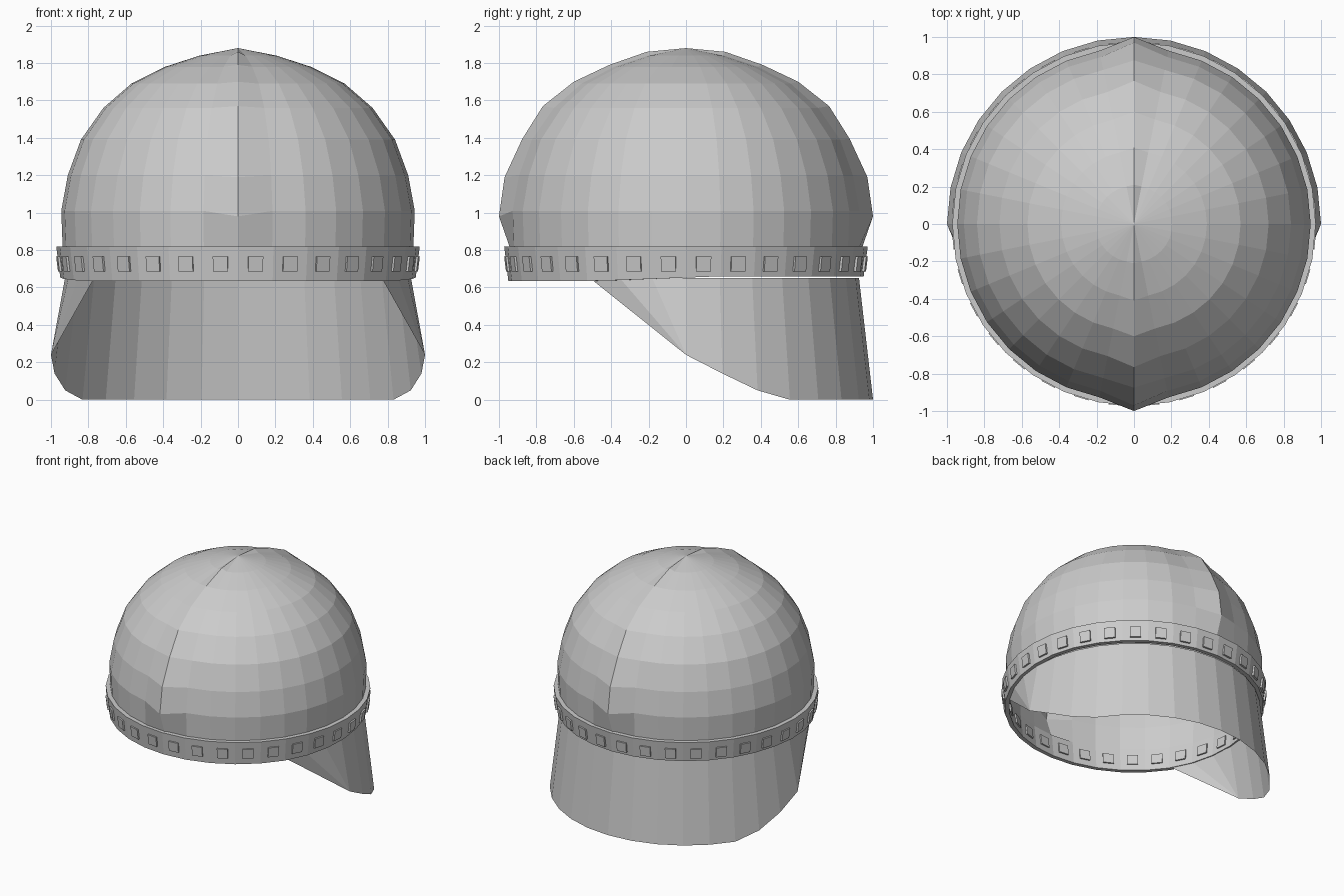
import bpy
from math import sin, cos, pi
from mathutils import Matrix, Vector

if "Cube" in bpy.data.objects:
    bpy.data.objects.remove(bpy.data.objects["Cube"])

N = 32
STEP = 2 * pi / N


def polar(r, k, z):
    return (r * cos(k * STEP), r * sin(k * STEP), z)


def make(name, verts, faces):
    me = bpy.data.meshes.new(name)
    me.from_pydata(verts, [], faces)
    me.update()
    ob = bpy.data.objects.new(name, me)
    bpy.context.collection.objects.link(ob)
    return ob


def quads(a, b):
    """Faces joining ring a (lower) to ring b (upper), by start index."""
    return [(a + k, a + (k + 1) % N, b + (k + 1) % N, b + k) for k in range(N)]


# Dome: (radius, z) of each ring, and (radius, z) of its front/back ridge point
rings = [((.937, .80), (.937, .80)), ((.945, 1.01), (1.0, .98)),
         ((.91, 1.20), (.97, 1.19)), ((.84, 1.39), (.875, 1.395)),
         ((.72, 1.56), (.765, 1.57)), ((.57, 1.69), (.60, 1.70)),
         ((.39, 1.78), (.41, 1.79)), ((.205, 1.84), (.21, 1.86))]
verts, faces = [], []
for i, (base, ridge) in enumerate(rings):
    for k in range(N):
        r, z = ridge if k in (N // 4, 3 * N // 4) else base
        verts.append(polar(r, k, z))
    if i:
        faces += quads((i - 1) * N, i * N)
verts.append((0, 0, 1.88))
last = (len(rings) - 1) * N
faces += [(last + k, last + (k + 1) % N, len(verts) - 1) for k in range(N)]
make("dome", verts, faces)

# Band: closed ring, lower edge slightly higher towards the back
verts = []
for r, top in [(.95, 0), (.972, 1), (.937, 1), (.918, 0)]:
    for k in range(N):
        y = sin(k * STEP)
        low = .635 + .025 * min(1, max(0, (y + .5) / .7))
        verts.append(polar(r, k, .82 if top else low))
faces = []
for i in range(4):
    faces += quads(i * N, (i + 1) % 4 * N)
make("band", verts, faces)

# Studs: small blocks passing through the middle of each band facet
verts, faces = [], []
cube = [(0, 1, 3, 2), (4, 6, 7, 5), (0, 4, 5, 1), (2, 3, 7, 6), (0, 2, 6, 4), (1, 5, 7, 3)]
for k in range(N):
    m = Matrix.Rotation((k + .5) * STEP, 4, 'Z')
    o = len(verts)
    for r in (.912, .968):
        for y in (-.04, .04):
            for z in (.685, .765):
                tilt = (z - .725) * .12
                verts.append(m @ Vector((r + tilt, y, z)))
    faces += [tuple(o + j for j in f) for f in cube]
make("studs", verts, faces)

# Neck guard: flared sheet round the back, swept up to points at the sides
half = N // 2
drop = {0: .24, 1: .14, 2: .05}
verts = [polar(.925, k, .65) for k in range(-3, half + 4)]
low = len(verts)
verts += [polar(1.0, k, drop.get(min(k, half - k), 0)) for k in range(half + 1)]
faces = []
for k in range(half):
    faces.append((low + k, low + k + 1, k + 4, k + 3))
for k in range(3):
    faces.append((low, k + 1, k))
    faces.append((low + half, half + 4 + k, half + 3 + k))
make("neck_guard", verts, faces)
